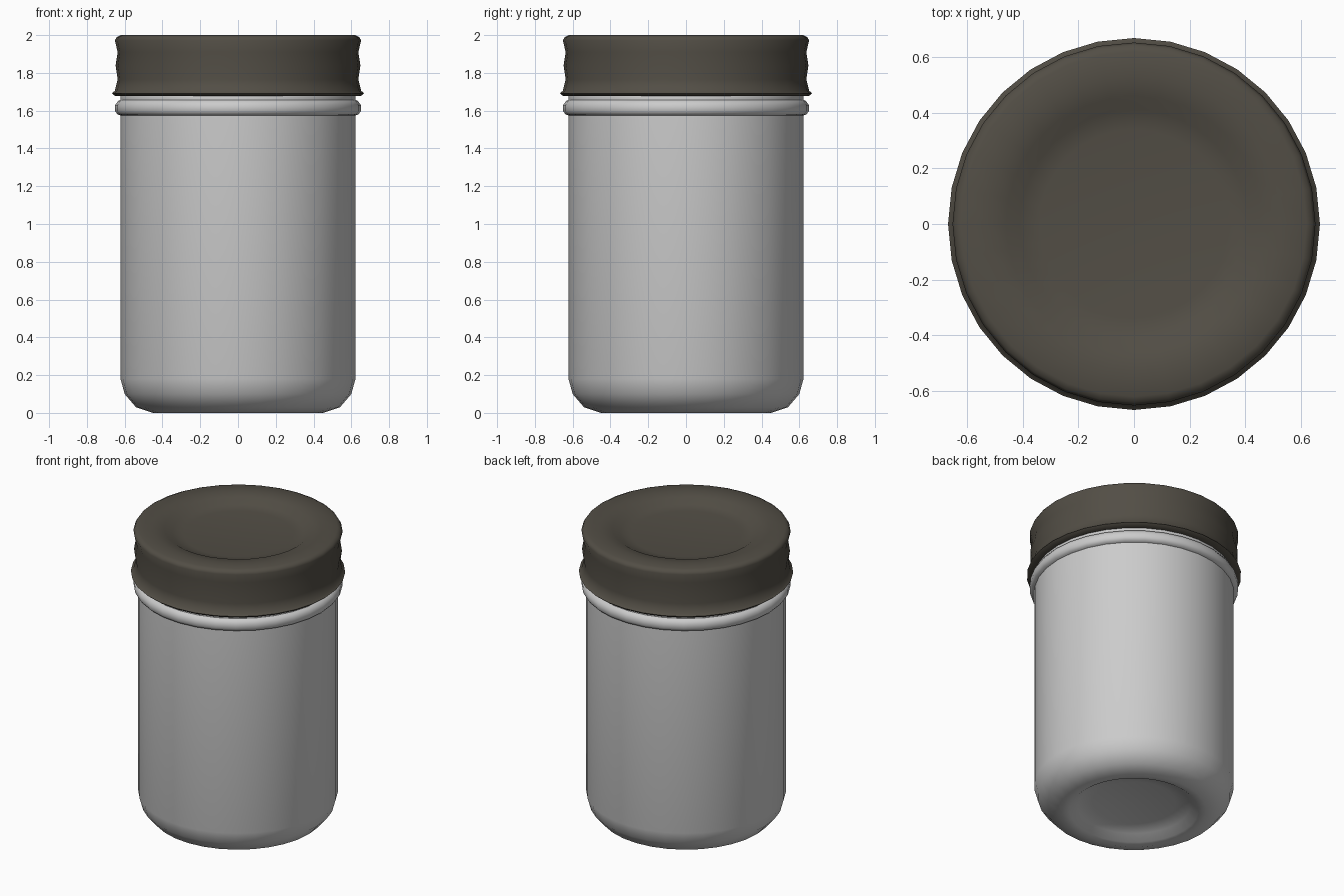
import bpy, bmesh, math

if "Cube" in bpy.data.objects:
    bpy.data.objects.remove(bpy.data.objects["Cube"])

SIDES = 32


def lathe(name, profile, angle, color=None):
    """Revolve an (r, z) profile around z; r = 0 makes a pole."""
    bm = bmesh.new()
    rings = []
    for r, z in profile:
        if r == 0:
            rings.append([bm.verts.new((0, 0, z))] * SIDES)
        else:
            rings.append([bm.verts.new((r * math.cos(math.tau * i / SIDES),
                                        r * math.sin(math.tau * i / SIDES), z))
                          for i in range(SIDES)])
    for a, b in zip(rings, rings[1:]):
        for i in range(SIDES):
            j = (i + 1) % SIDES
            bm.faces.new(dict.fromkeys((a[i], a[j], b[j], b[i])))
    bmesh.ops.recalc_face_normals(bm, faces=bm.faces)
    mesh = bpy.data.meshes.new(name)
    bm.to_mesh(mesh)
    bm.free()
    obj = bpy.data.objects.new(name, mesh)
    bpy.context.collection.objects.link(obj)
    if color:
        mat = bpy.data.materials.new(name + "_paint")
        mat.diffuse_color = color
        mat.use_nodes = True
        mat.node_tree.nodes["Principled BSDF"].inputs["Base Color"].default_value = mat.diffuse_color
        mesh.materials.append(mat)
    bpy.ops.object.select_all(action='DESELECT')
    obj.select_set(True)
    bpy.context.view_layer.objects.active = obj
    bpy.ops.object.shade_smooth_by_angle(angle=math.radians(angle))
    return obj


# Jar: hollowed base, rounded heel, straight wall, bead, closed neck
lathe("jar_body", [
    (0, 0.07), (0.26, 0.06), (0.35, 0.04), (0.40, 0.005), (0.45, 0.0),
    (0.54, 0.03), (0.60, 0.10), (0.622, 0.18), (0.622, 1.575),
    (0.638, 1.58), (0.65, 1.597), (0.65, 1.63), (0.635, 1.652),
    (0.622, 1.657), (0.622, 1.69), (0.60, 1.72), (0.60, 1.90), (0, 1.90)], 50)

# Screw lid: flared lower lip, two grooves, gently dished top
lathe("lid", [
    (0.60, 1.68), (0.65, 1.677), (0.668, 1.692), (0.652, 1.705),
    (0.637, 1.765), (0.648, 1.84), (0.637, 1.91), (0.652, 1.972),
    (0.642, 1.99), (0.62, 2.0), (0.53, 2.0), (0.46, 1.99),
    (0.41, 1.96), (0.34, 1.95), (0, 1.95)], 50, (0.085, 0.076, 0.06, 1))
